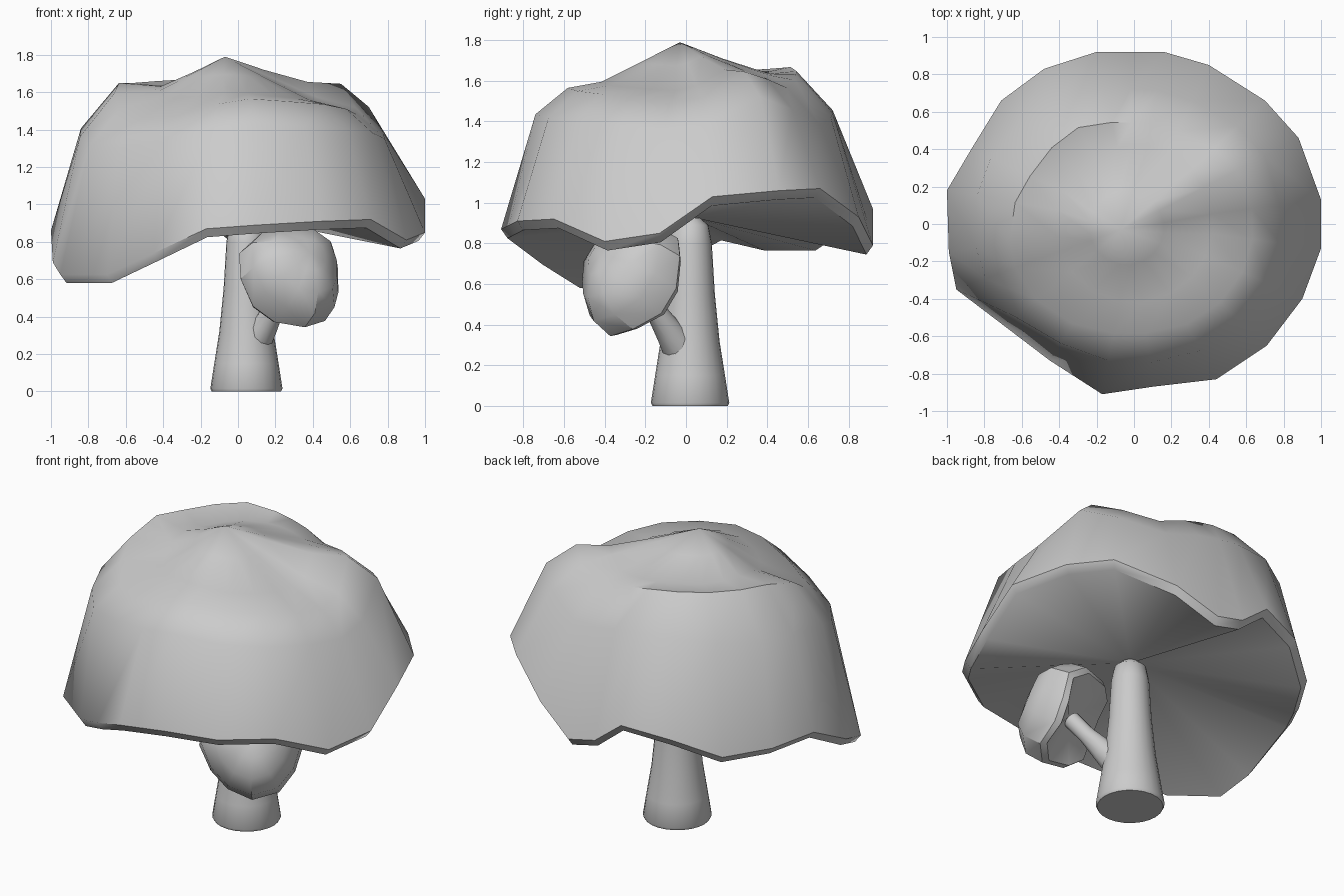
import bpy, bmesh, math
from mathutils import Vector

if "Cube" in bpy.data.objects:
    bpy.data.objects.remove(bpy.data.objects["Cube"])


def finish(name, bm, angle=40):
    bmesh.ops.recalc_face_normals(bm, faces=bm.faces)
    me = bpy.data.meshes.new(name)
    bm.to_mesh(me)
    bm.free()
    ob = bpy.data.objects.new(name, me)
    bpy.context.collection.objects.link(ob)
    bpy.ops.object.select_all(action='DESELECT')
    ob.select_set(True)
    bpy.context.view_layer.objects.active = ob
    bpy.ops.object.shade_smooth_by_angle(angle=math.radians(angle))
    return ob


def loft(name, rings, start=None, end=None, angle=40):
    """Skin a list of equal rings; each end is a point fan or a flat cap."""
    bm = bmesh.new()
    rs = [[bm.verts.new(p) for p in r] for r in rings]
    n = len(rs[0])
    for a, b in zip(rs, rs[1:]):
        for i in range(n):
            j = (i + 1) % n
            bm.faces.new((a[i], a[j], b[j], b[i]))
    for ring, tip in ((rs[0], start), (rs[-1], end)):
        if tip is None:
            bm.faces.new(ring)
        else:
            c = bm.verts.new(tip)
            for i in range(n):
                bm.faces.new((ring[i], ring[(i + 1) % n], c))
    return finish(name, bm, angle)


def polar(r, t, z):
    return Vector((r * math.cos(t), r * math.sin(t), z))


# Large cap: wavy rim (x, y, z), counter-clockwise from the right
rim = [(1, .13, 1.03), (.88, .46, 1.06), (.70, .66, 1.07), (.40, .85, .93),
       (.16, .92, .79), (-.02, .92, .83), (-.20, .92, .97), (-.48, .83, .92),
       (-.71, .66, .81), (-.87, .40, .81), (-1, .18, .86), (-.99, -.15, .69),
       (-.95, -.35, .625), (-.70, -.54, .625), (-.45, -.73, .74),
       (-.17, -.91, .87), (.10, -.87, .89), (.44, -.83, .91),
       (.71, -.65, .92), (.90, -.40, .81), (1, -.13, .85)]
# Shoulder keys: angle, outer radius, outer z, crest radius, crest z
keys = [(0, .79, 1.34, .64, 1.47), (14, .78, 1.42, .63, 1.56), (30, .79, 1.54, .62, 1.66),
        (58, .73, 1.37, .55, 1.55), (95, .72, 1.45, .54, 1.64),
        (122, .79, 1.47, .60, 1.67), (150, .84, 1.42, .60, 1.65),
        (180, .86, 1.40, .67, 1.65), (208, .84, 1.28, .68, 1.45),
        (235, .75, 1.34, .63, 1.46), (270, .74, 1.44, .58, 1.57),
        (325, .79, 1.40, .63, 1.53), (360, .79, 1.34, .64, 1.47)]


def shoulder(t):
    d = math.degrees(t) % 360
    for a, b in zip(keys, keys[1:]):
        if a[0] <= d <= b[0]:
            f = (d - a[0]) / (b[0] - a[0])
            return [p + (q - p) * f for p, q in zip(a[1:], b[1:])]


upper = [Vector(p) for p in rim]
lower = [Vector((x * .965, y * .965, z - .045)) for x, y, z in rim]
outer, crest, dome, crown = [], [], [], []
for x, y, z in rim:
    t = math.atan2(y, x)
    ra, za, rb, zb = shoulder(t)
    outer.append(polar(ra, t, za))
    crest.append(polar(rb, t, zb))
    # crown dips behind the back-left ridge and the front-right shoulder
    dip = .05 * max(0, math.cos(t - math.radians(140))) + .05 * max(0, math.cos(t - math.radians(-42)))
    dome.append(polar(.42, t, zb * .5 + .85 - dip))
    crown.append(polar(.2, t, zb * .2 + 1.40 - dip * .5) + Vector((-.04, -.02, 0)))
loft("large_cap", [lower, upper, outer, crest, dome, crown], (.04, .02, .93), (-.07, -.03, 1.79), 48)


# Main stem: flared base, rounded hidden top
def stem_ring(r, z, n=24):
    return [polar(r, i * math.tau / n, z) + Vector((.045, .02, 0)) for i in range(n)]


loft("main_stem", [stem_ring(r, z) for r, z in
     [(.185, 0), (.193, .015), (.172, .15), (.145, .32), (.122, .55), (.107, .80), (.09, .89), (.05, .925)]])


# Side stem curving out to the small cap
def frame(axis):
    u = axis.cross(Vector((0, 0, 1))).normalized()
    return u, u.cross(axis).normalized()


path = [Vector(p) for p in [(.08, -.01, .26), (.15, -.08, .36), (.21, -.15, .47), (.26, -.23, .59)]]
tube = []
for i, p in enumerate(path):
    u, v = frame((path[min(i + 1, 3)] - path[max(i - 1, 0)]).normalized())
    r = (.10, .07, .05, .05)[i]
    tube.append([p + r * (u * math.cos(k * math.tau / 12) + v * math.sin(k * math.tau / 12)) for k in range(12)])
loft("side_stem", tube)

# Small cap: tilted lumpy dome with a wavy rim
axis = Vector((.46, -.70, .50)).normalized()
cu, cv = frame(axis)
centre = Vector((.26, -.225, .595))


def cap_ring(r, h, wave):
    out = []
    for k in range(12):
        t = k * math.tau / 12
        w = wave * math.sin(3 * t + .6)
        out.append(centre + (cu * math.cos(t) + cv * math.sin(t)) * (r + w * .5) + axis * (h + w))
    return out


loft("small_cap", [cap_ring(.265, -.04, .04), cap_ring(.29, -.01, .04), cap_ring(.28, .12, .03),
                   cap_ring(.205, .22, .015), cap_ring(.10, .27, .005)],
     centre + axis * .03, centre + axis * .28, 35)
